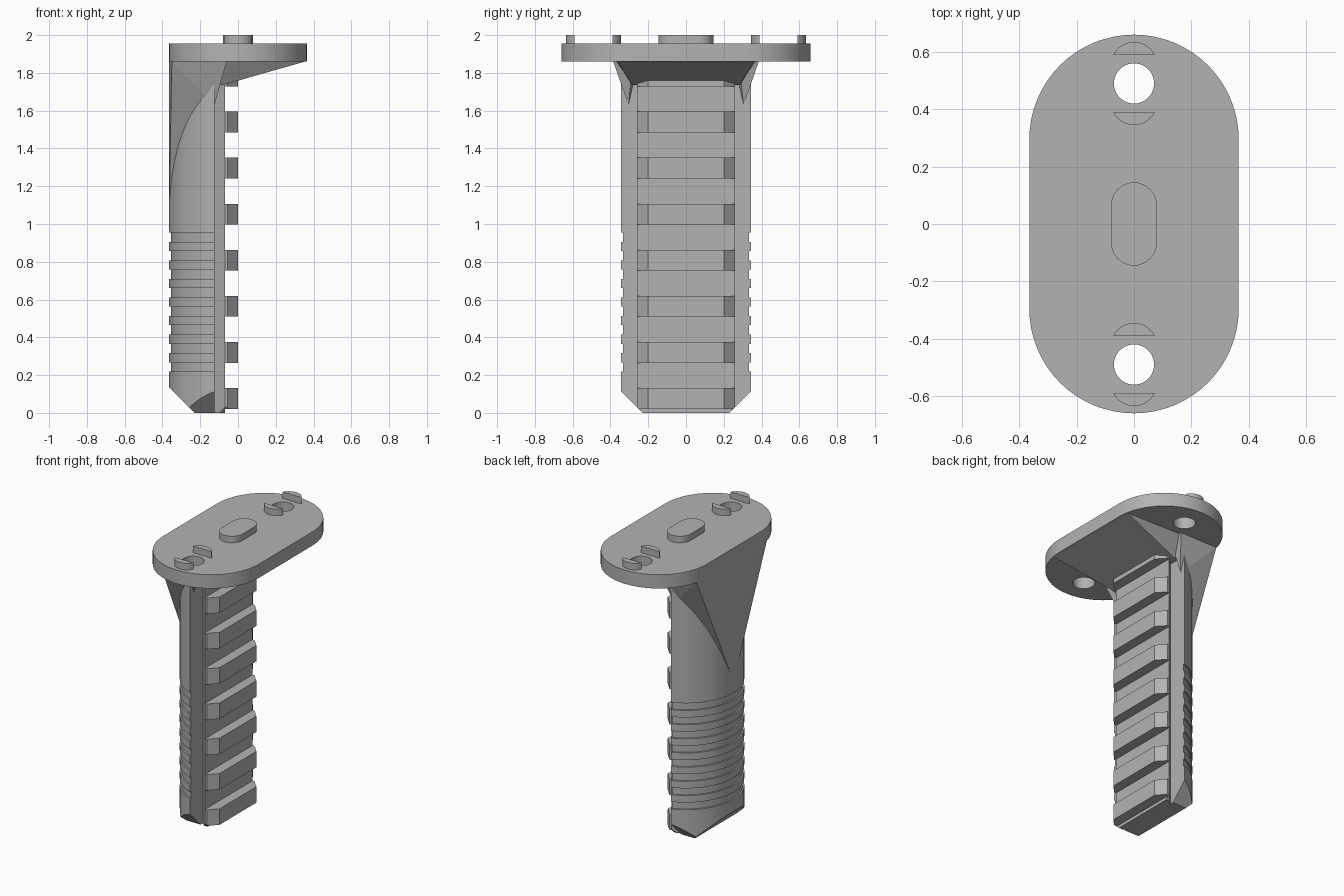
import bpy, bmesh
from math import sin, cos, pi, acos, sqrt
from mathutils import Vector

if "Cube" in bpy.data.objects:
    bpy.data.objects.remove(bpy.data.objects["Cube"])

grey = bpy.data.materials.new("plain grey")
grey.use_nodes = True
COLOUR = (0.45, 0.45, 0.45, 1)
grey.diffuse_color = COLOUR
grey.node_tree.nodes["Principled BSDF"].inputs["Base Color"].default_value = COLOUR

R = 0.365            # radius shared by plate ends and grip back
FLAT = -0.125        # flat face of the grip
UNDER, TOP = 1.86, 1.955


def finish(bm, name, smooth=False):
    bmesh.ops.recalc_face_normals(bm, faces=bm.faces)
    mesh = bpy.data.meshes.new(name)
    bm.to_mesh(mesh)
    bm.free()
    mesh.materials.append(grey)
    obj = bpy.data.objects.new(name, mesh)
    bpy.context.collection.objects.link(obj)
    if smooth:
        bpy.ops.object.select_all(action='DESELECT')
        bpy.context.view_layer.objects.active = obj
        obj.select_set(True)
        bpy.ops.object.shade_smooth_by_angle(angle=0.5)
    return obj


def loft(sections):
    """Skin equal-length sections, each given as (profile, z)."""
    bm = bmesh.new()
    rings = [[bm.verts.new((x, y, z)) for x, y in prof] for prof, z in sections]
    for a, b in zip(rings, rings[1:]):
        for i in range(len(a)):
            j = (i + 1) % len(a)
            bm.faces.new((a[i], a[j], b[j], b[i]))
    bm.faces.new(rings[0])
    bm.faces.new(rings[-1])
    return bm


def bevel_foot(bm):
    """Slice the bottom edges away at 45 degrees."""
    for co, no in (((0, 0.23, 0), (0, 1, -1)), ((0, -0.23, 0), (0, -1, -1)),
                   ((-0.23, 0, 0), (-1, 0, -1))):
        cut = bmesh.ops.bisect_plane(
            bm, geom=bm.verts[:] + bm.edges[:] + bm.faces[:], dist=1e-5,
            plane_co=co, plane_no=Vector(no).normalized(), clear_outer=True)
        edges = [e for e in cut["geom_cut"]
                 if isinstance(e, bmesh.types.BMEdge) and e.is_boundary]
        if edges:
            bmesh.ops.holes_fill(bm, edges=edges)
    return bm


def hull(name, points):
    bm = bmesh.new()
    for p in points:
        bm.verts.new(p)
    out = bmesh.ops.convex_hull(bm, input=bm.verts)
    bmesh.ops.delete(bm, geom=list(set(out["geom_interior"])), context='VERTS')
    bmesh.ops.dissolve_limit(bm, angle_limit=0.01, verts=bm.verts, edges=bm.edges)
    return finish(bm, name)


def both_sides(points):
    return [(x, s * y, z) for x, y, z in points for s in (1, -1)]


def stadium(r, straight, n=32):
    pts = []
    for sign in (1, -1):
        for i in range(n + 1):
            a = pi * i / n
            pts.append((sign * r * cos(a), sign * (straight + r * sin(a))))
    return pts


def circle(r, cy, n=40):
    return [(r * cos(2 * pi * i / n), cy + r * sin(2 * pi * i / n)) for i in range(n)]


# Mounting plate with two screw holes
bm = bmesh.new()
for outline in (stadium(R, 0.295), circle(0.07, 0.49), circle(0.07, -0.49)):
    vs = [bm.verts.new((x, y, UNDER)) for x, y in outline]
    for a, b in zip(vs, vs[1:] + vs[:1]):
        bm.edges.new((a, b))
bmesh.ops.triangle_fill(bm, edges=bm.edges[:], use_beauty=True)
ext = bmesh.ops.extrude_face_region(bm, geom=bm.faces[:], use_keep_orig=True)
top_verts = [v for v in ext["geom"] if isinstance(v, bmesh.types.BMVert)]
bmesh.ops.translate(bm, verts=top_verts, vec=(0, 0, TOP - UNDER))
bmesh.ops.dissolve_limit(bm, angle_limit=0.001, verts=bm.verts, edges=bm.edges)
finish(bm, "mounting_plate", True)

# Central locating key
key = stadium(0.08, 0.065)
finish(loft([(key, TOP), (key, 2)]), "centre_key", True)

# Crescent keys on either side of each hole
half = acos(0.035 / 0.08)
arc = [(0.08 * sin(t), 0.065 + 0.08 * cos(t))
       for t in (half * (2 * i / 20 - 1) for i in range(21))]
for place, hole_y in (("back", 0.49), ("front", -0.49)):
    for side, s in (("rear", 1), ("fore", -1)):
        prof = [(x, hole_y + s * y) for x, y in arc]
        finish(loft([(prof, TOP), (prof, 2)]), f"{place}_{side}_crescent", True)


# Grip with a round back and eight shallow finger grooves
def grip_profile(r, n=56):
    limit = acos(-FLAT / r)
    return [(-r * cos(t), r * sin(t))
            for t in (limit * (2 * i / n - 1) for i in range(n + 1))]


full, slim = grip_profile(R), grip_profile(R - 0.01)
sections = [(full, 0)]
for i in range(8):
    z = 0.219 + i * 0.098
    sections += [(full, z), (slim, z), (slim, z + 0.049), (full, z + 0.049)]
sections.append((full, UNDER))
finish(bevel_foot(loft(sections)), "grip", True)

# Accessory rail: undercut core and bevelled teeth
core = [(FLAT, 0.205), (-0.07, 0.26), (-0.07, -0.26), (FLAT, -0.205)]
finish(bevel_foot(loft([(core, 0), (core, 1.76)])), "rail_core")
tooth = [(-0.07, 0.26), (-0.055, 0.26), (0, 0.2),
         (0, -0.2), (-0.055, -0.26), (-0.07, -0.26)]
for i in range(8):
    low = max(0, 0.265 + (i - 1) * 0.244)
    high = min(1.76, 0.375 + (i - 1) * 0.244)
    finish(bevel_foot(loft([(tooth, low), (tooth, high)])), f"rail_tooth_{i + 1}")

# Flared back and sides that spread from the grip to the plate
hull("back_flare", [(-R, 0, 1.03)] + both_sides([
    (-R, 0.295, UNDER), (-0.35, 0.385, UNDER),
    (FLAT, 0.385, UNDER), (FLAT, 0.305, 1.63)]))

# Small fins beside the rail
for side, s in (("back", 1), ("front", -1)):
    hull(f"{side}_fin", [(x, s * y, z) for x, y, z in (
        (FLAT, 0.305, 1.63), (-0.06, 0.385, UNDER), (-0.06, 0.28, UNDER),
        (-0.2, 0.385, UNDER), (-0.2, 0.28, UNDER), (FLAT, 0.28, 1.74))])

# Sloping gusset under the overhanging half of the plate
hull("gusset", both_sides([(0.355, 0.36, UNDER), (-0.2, 0.37, UNDER),
                           (-0.085, 0.285, 1.735), (-0.2, 0.285, 1.735)]))
